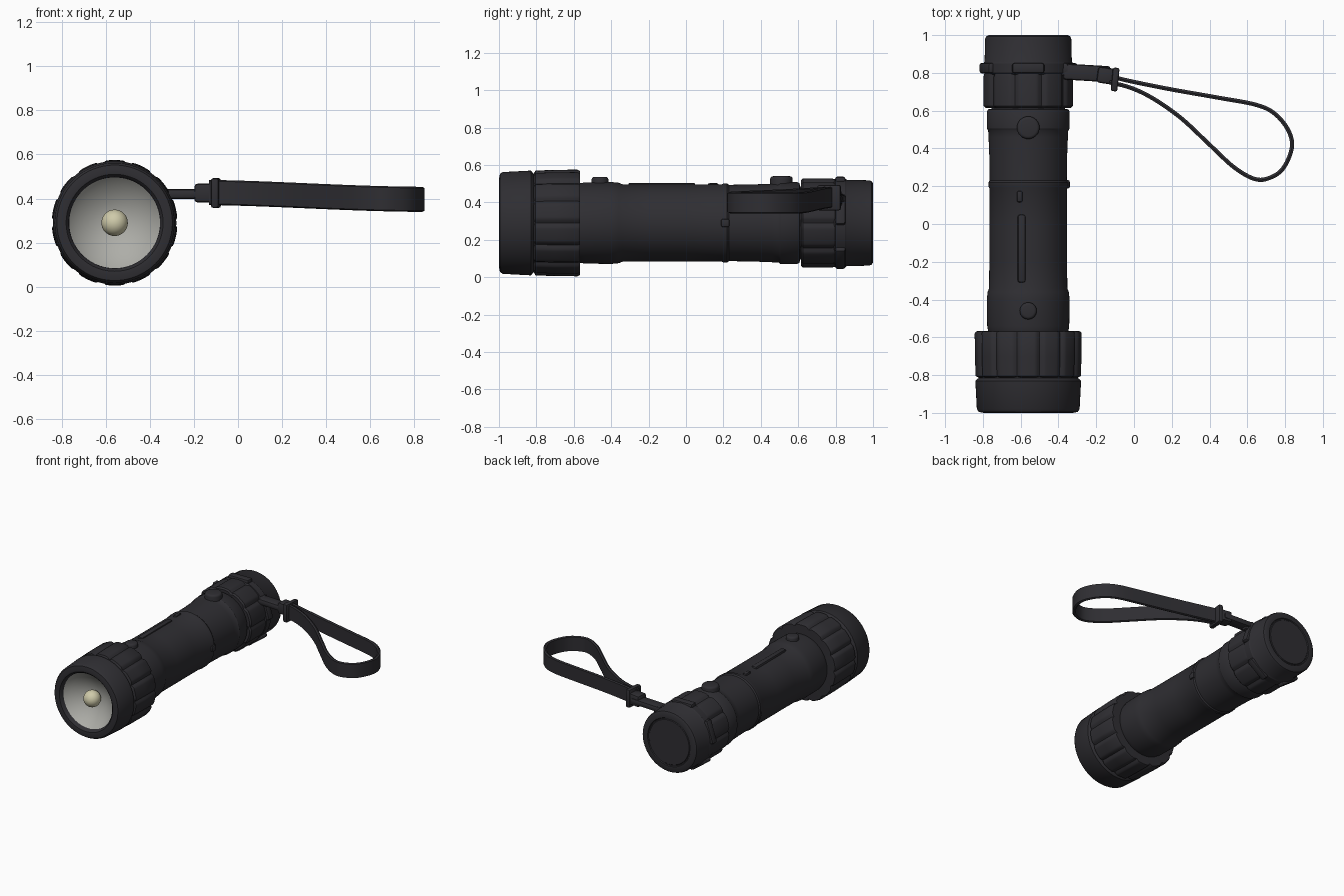
import bpy, bmesh
from math import pi, sin, cos, atan2
from mathutils import Vector, Matrix

old = bpy.data.objects.get("Cube")
if old:
    bpy.data.objects.remove(old, do_unlink=True)

CX, CZ = -0.56, 0.29      # axis of the torch


def material(name, rgb):
    m = bpy.data.materials.new(name)
    m.use_nodes = True
    m.diffuse_color = (*rgb, 1)
    bsdf = m.node_tree.nodes["Principled BSDF"]
    bsdf.inputs["Base Color"].default_value = (*rgb, 1)
    bsdf.inputs["Roughness"].default_value = 0.6
    return m


BLACK = material("charcoal rubber", (0.028, 0.027, 0.032))
SILVER = material("reflector grey", (0.42, 0.42, 0.39))
CREAM = material("bulb cream", (0.62, 0.59, 0.40))


def finish(name, bm, mat, angle=0.6):
    bmesh.ops.recalc_face_normals(bm, faces=bm.faces)
    mesh = bpy.data.meshes.new(name)
    bm.to_mesh(mesh)
    bm.free()
    ob = bpy.data.objects.new(name, mesh)
    bpy.context.collection.objects.link(ob)
    mesh.materials.append(mat)
    bpy.ops.object.select_all(action="DESELECT")
    ob.select_set(True)
    bpy.context.view_layer.objects.active = ob
    bpy.ops.object.shade_smooth_by_angle(angle=angle)
    return ob


def lathe(name, profile, mat, steps=96, flutes=0, depth=0.0):
    """Turn (y, radius) points round the axis; flutes cut shallow grooves."""
    bm = bmesh.new()
    rings = []
    for y, r in profile:
        ring = []
        for i in range(steps):
            a = 2 * pi * i / steps
            cut = depth * max(0, cos(flutes * a)) ** 4 if r > 0.2 else 0
            ring.append(bm.verts.new((CX + (r - cut) * cos(a), y, CZ + (r - cut) * sin(a))))
        rings.append(ring)
    for lo, hi in zip(rings, rings[1:]):
        for i in range(steps):
            j = (i + 1) % steps
            bm.faces.new((lo[i], lo[j], hi[j], hi[i]))
    bmesh.ops.remove_doubles(bm, verts=bm.verts, dist=1e-5)
    return finish(name, bm, mat)


def box(name, centre, size, bevel=0.01, turn=0.0):
    bm = bmesh.new()
    bmesh.ops.create_cube(bm, size=1)
    bmesh.ops.scale(bm, vec=size, verts=bm.verts)
    bmesh.ops.bevel(bm, geom=bm.edges[:], offset=bevel, segments=2, affect="EDGES", profile=0.5)
    bmesh.ops.transform(bm, matrix=Matrix.Translation(centre) @ Matrix.Rotation(turn, 4, "Z"), verts=bm.verts)
    return finish(name, bm, BLACK)


def button(name, y, r, top):
    bm = bmesh.new()
    bmesh.ops.create_cone(bm, cap_ends=True, segments=32, radius1=r, radius2=r, depth=0.1)
    rim = [e for e in bm.edges if all(v.co.z > 0 for v in e.verts)]
    bmesh.ops.bevel(bm, geom=rim, offset=0.015, segments=3, affect="EDGES", profile=0.5)
    bmesh.ops.translate(bm, vec=(CX, y, top - 0.05), verts=bm.verts)
    return finish(name, bm, BLACK)


# Head: bezel with recessed opening, then a fluted grip collar
lathe("bezel", [(-0.90, 0.195), (-0.985, 0.208), (-0.998, 0.22), (-1.0, 0.235), (-0.995, 0.262),
                (-0.98, 0.272), (-0.83, 0.28), (-0.822, 0.272), (-0.815, 0.262), (-0.80, 0.262)], BLACK)
lathe("head_collar", [(-0.815, 0.19), (-0.815, 0.262), (-0.805, 0.28), (-0.70, 0.284), (-0.58, 0.285),
                      (-0.568, 0.278), (-0.565, 0.19)], BLACK, 168, 14, 0.014)

# Faceted reflector dish and bulb
lathe("reflector", [(-0.972, 0.207), (-0.93, 0.17), (-0.89, 0.10), (-0.87, 0.04), (-0.87, 0)], SILVER)
bm = bmesh.new()
bmesh.ops.create_uvsphere(bm, u_segments=32, v_segments=16, radius=0.06)
bmesh.ops.translate(bm, vec=(CX, -0.925, CZ), verts=bm.verts)
finish("bulb", bm, CREAM)

# Barrel: shoulders at both ends, gently waisted grip
lathe("barrel", [(-0.60, 0.20), (-0.57, 0.212), (-0.54, 0.217), (-0.40, 0.219), (-0.36, 0.215),
                 (-0.34, 0.207), (-0.20, 0.206), (0.0, 0.206), (0.19, 0.206), (0.20, 0.211),
                 (0.22, 0.211), (0.23, 0.204), (0.36, 0.206), (0.46, 0.21), (0.495, 0.212),
                 (0.505, 0.219), (0.595, 0.219), (0.607, 0.212), (0.61, 0.195), (0.65, 0.19)], BLACK)

# Tail cap: fluted ring, step and smooth end with a shallow round inset
lathe("tail_ring", [(0.615, 0.18), (0.615, 0.228), (0.625, 0.238), (0.78, 0.238), (0.80, 0.233),
                    (0.81, 0.18)], BLACK, 160, 10, 0.012)
lathe("tail_cap", [(0.79, 0.225), (0.80, 0.238), (0.85, 0.238), (0.86, 0.231), (0.98, 0.228),
                   (0.993, 0.223), (1.0, 0.21), (1.0, 0.178), (0.993, 0.174), (0.993, 0.168),
                   (0.998, 0.164), (0.998, 0)], BLACK)

# Switch buttons and raised details on the barrel
button("rear_button", 0.51, 0.06, 0.54)
button("front_button", -0.46, 0.045, 0.537)
box("top_grip_rib", (CX - 0.035, -0.13, 0.485), (0.042, 0.36, 0.04), 0.012)
box("small_top_rib", (CX - 0.045, 0.145, 0.485), (0.03, 0.06, 0.035))
box("side_nub", (CX + 0.205, 0.21, CZ), (0.03, 0.045, 0.045))
for i in range(5):
    a = pi / 2 + 2 * pi * i / 5
    lug = box("tail_lug", (0, 0, 0), (0.17, 0.055, 0.035), 0.012)
    lug.data.transform(Matrix.Translation((CX + 0.23 * cos(a), 0.825, CZ + 0.23 * sin(a)))
                       @ Matrix.Rotation(pi / 2 - a, 4, "Y"))


# Strap: flat tab, keeper clip and hanging loop
box("strap_tab", (-0.25, 0.80, 0.42), (0.25, 0.085, 0.045), 0.015, -0.06)
box("strap_anchor", (-0.36, 0.81, 0.41), (0.10, 0.05, 0.06), 0.015)
box("strap_clip", (-0.145, 0.785, 0.425), (0.10, 0.085, 0.085), 0.015, -0.15)
box("strap_keeper", (-0.10, 0.765, 0.425), (0.035, 0.125, 0.135), 0.01, -0.1)


def ribbon(name, points, half_height, thick):
    """Sweep an upright flat band along a smooth path through the points."""
    pts = [Vector(p) for p in points]
    path = []
    for k in range(len(pts) - 1):
        a, b = pts[max(k - 1, 0)], pts[k]
        c, d = pts[k + 1], pts[min(k + 2, len(pts) - 1)]
        for s in range(6):
            t = s / 6
            path.append(0.5 * (2 * b + (c - a) * t + (2 * a - 5 * b + 4 * c - d) * t ** 2
                               + (3 * b - a - 3 * c + d) * t ** 3))
    path.append(pts[-1])
    bm = bmesh.new()
    rings = []
    for k, p in enumerate(path):
        tan = (path[min(k + 1, len(path) - 1)] - path[max(k - 1, 0)]).normalized()
        n = Vector((-tan.y, tan.x)) * thick / 2
        z = 0.415 + 0.012 * sin(3 * p.x + 2.2) - 0.008 * p.x
        ring = []
        for side, h in ((1, 0.9), (1, -0.9), (0, -1), (-1, -0.9), (-1, 0.9), (0, 1)):
            q = p + n * side
            ring.append(bm.verts.new((q.x, q.y, z + h * half_height)))
        rings.append(ring)
    for lo, hi in zip(rings, rings[1:]):
        for i in range(6):
            j = (i + 1) % 6
            bm.faces.new((lo[i], lo[j], hi[j], hi[i]))
    bm.faces.new(rings[0])
    bm.faces.new(rings[-1])
    return finish(name, bm, BLACK)


ribbon("wrist_strap", [(-0.10, 0.775), (0.0, 0.752), (0.2, 0.712), (0.45, 0.668), (0.65, 0.63),
                       (0.75, 0.58), (0.82, 0.49), (0.835, 0.40), (0.79, 0.295), (0.72, 0.245),
                       (0.64, 0.238), (0.53, 0.30), (0.40, 0.42), (0.25, 0.56), (0.10, 0.665),
                       (-0.02, 0.722), (-0.13, 0.75)], 0.057, 0.022)
